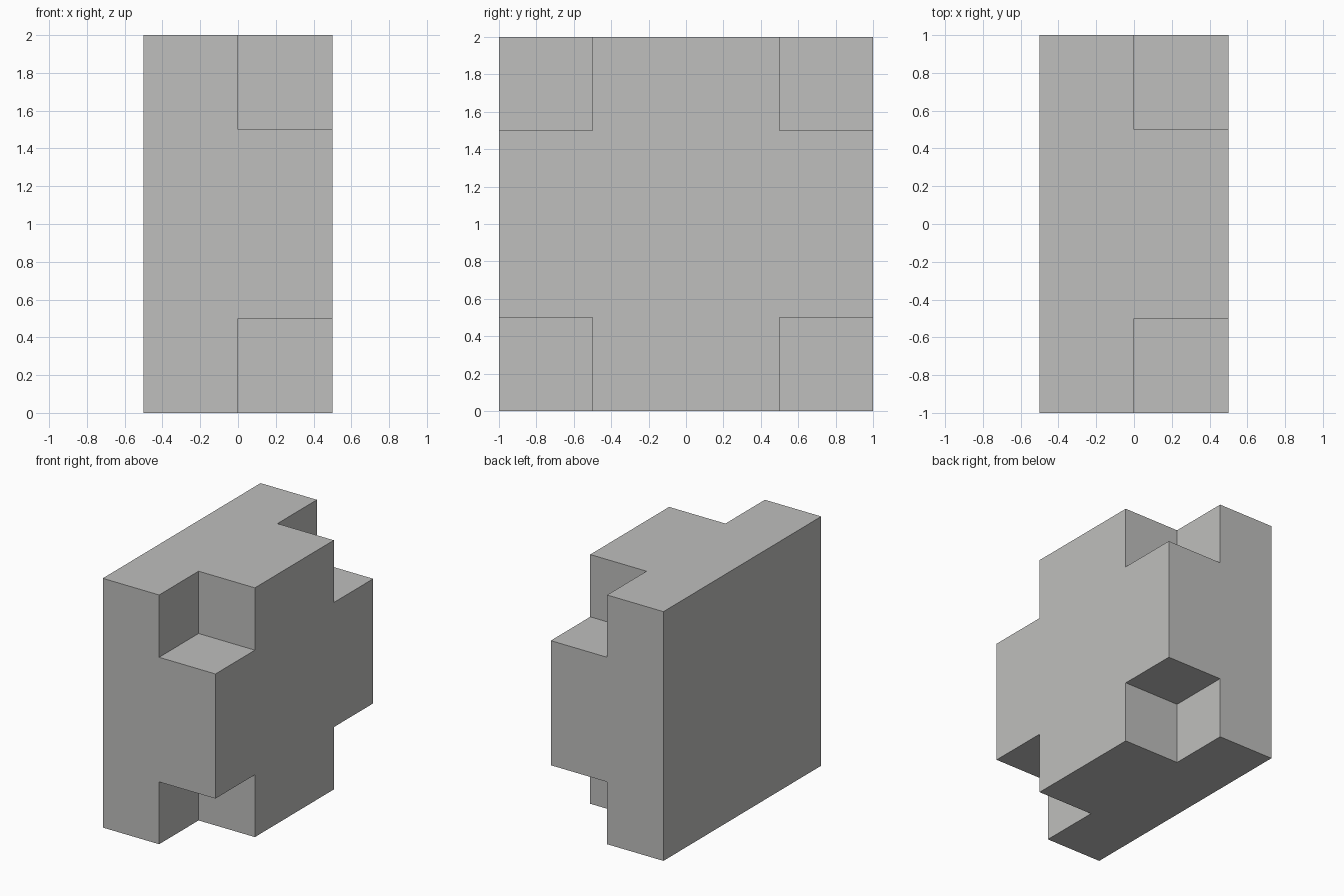
import bpy
import bmesh
from mathutils import Matrix, Vector

if "Cube" in bpy.data.objects:
    bpy.data.objects.remove(bpy.data.objects["Cube"])

grey = bpy.data.materials.new("stone grey")
grey.diffuse_color = (0.52, 0.52, 0.51, 1)
grey.use_nodes = True
grey.node_tree.nodes["Principled BSDF"].inputs["Base Color"].default_value = grey.diffuse_color


def add_boxes(name, boxes):
    """One object made of boxes given as (centre, size)."""
    bm = bmesh.new()
    for centre, size in boxes:
        m = Matrix.Translation(Vector(centre)) @ Matrix.Diagonal((*size, 1))
        bmesh.ops.create_cube(bm, size=1, matrix=m)
    mesh = bpy.data.meshes.new(name)
    bm.to_mesh(mesh)
    bm.free()
    mesh.materials.append(grey)
    obj = bpy.data.objects.new(name, mesh)
    bpy.context.collection.objects.link(obj)
    return obj


# Main block
block = add_boxes("notched_block", [((0, 0, 1), (1, 2, 2))])

# Cutter for the four corner notches on the right side (oversized outwards)
cutter = add_boxes("notch_cutter", [
    ((0.4, sy * 0.9, 1 + sz * 0.9), (0.8, 0.8, 0.8))
    for sy in (-1, 1) for sz in (-1, 1)])
cutter.hide_render = True

cut = block.modifiers.new("corner notches", 'BOOLEAN')
cut.operation = 'DIFFERENCE'
cut.solver = 'EXACT'
cut.object = cutter

# Apply the cut and remove the cutter
bpy.context.view_layer.objects.active = block
block.select_set(True)
bpy.ops.object.modifier_apply(modifier=cut.name)
bpy.data.objects.remove(cutter, do_unlink=True)
